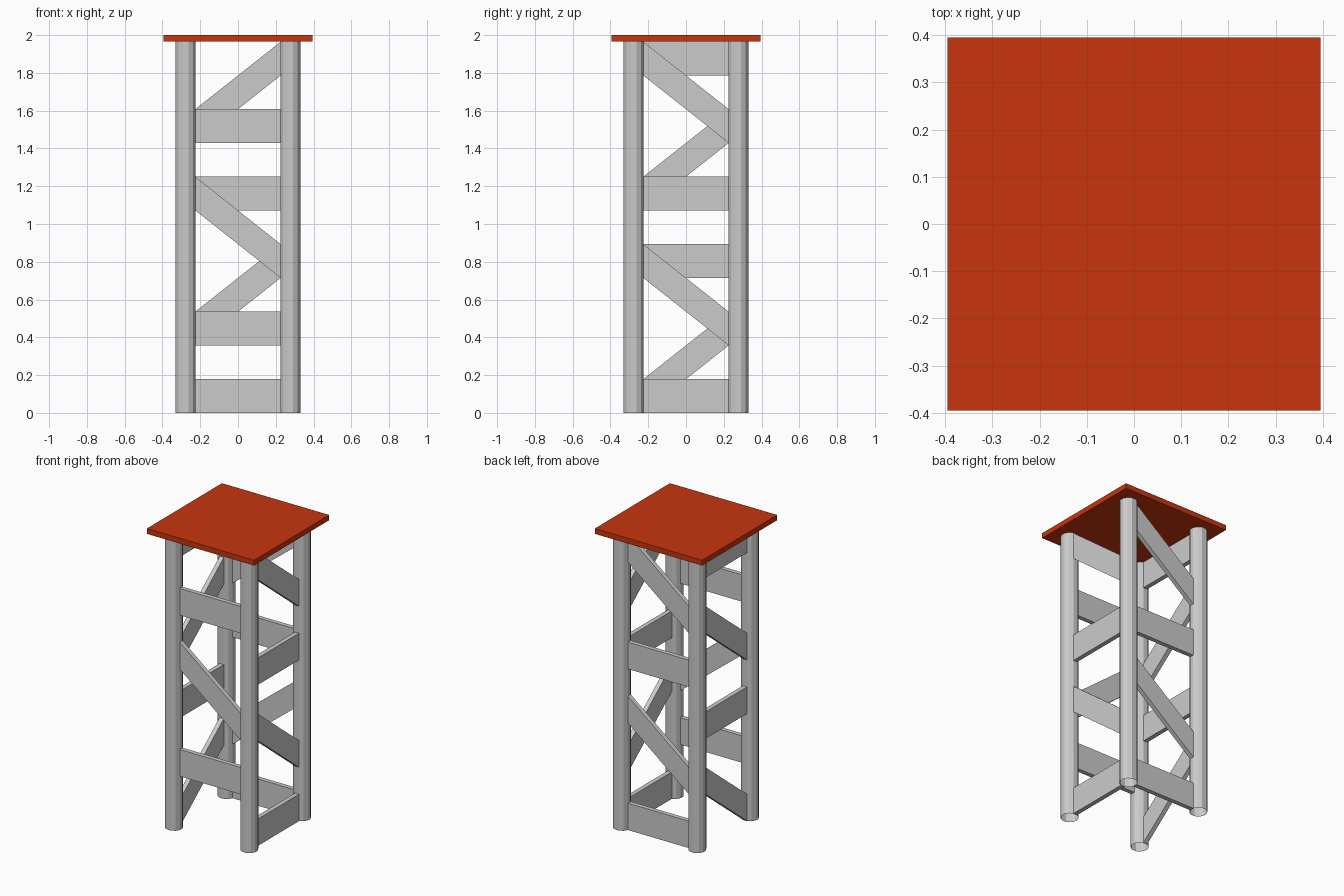
import bpy, bmesh, math
from mathutils import Matrix

if "Cube" in bpy.data.objects:
    bpy.data.objects.remove(bpy.data.objects["Cube"])

H = 1.965            # leg height
STEP = H / 11        # brace module
R, C = 0.055, 0.277  # leg radius, leg offset
SPAN, T = 0.226, 0.03  # half brace length, brace thickness


def finish(bm, name):
    bmesh.ops.recalc_face_normals(bm, faces=bm.faces)
    me = bpy.data.meshes.new(name)
    bm.to_mesh(me)
    bm.free()
    ob = bpy.data.objects.new(name, me)
    bpy.context.collection.objects.link(ob)
    return ob


def brace(side, angle, left, right):
    """Sheared board on one side; left/right are the bottom levels seen from outside."""
    bm = bmesh.new()
    bmesh.ops.create_cube(bm, size=1)
    for v in bm.verts:
        level = (left if v.co.x < 0 else right) + (v.co.z > 0)
        v.co = (v.co.x * 2 * SPAN, -C + v.co.y * T, level * STEP)
    bm.transform(Matrix.Rotation(math.radians(angle), 4, 'Z'))
    finish(bm, side + "_brace")


# Four open tubular legs
for sx in (-1, 1):
    for sy in (-1, 1):
        bm = bmesh.new()
        bmesh.ops.create_cone(bm, cap_ends=False, segments=12, radius1=R, radius2=R, depth=H,
                              matrix=Matrix.Translation((sx * C, sy * C, H / 2))
                              @ Matrix.Rotation(math.radians(15), 4, 'Z'))
        finish(bm, "leg")

# Braces winding round the tower: (left level, right level)
sides = {
    "front": (0, [(2, 2), (6, 4), (8, 8)]),
    "right": (90, [(0, 0), (4, 2), (6, 6), (10, 8)]),
    "back": (180, [(0, 0), (4, 2), (6, 6), (10, 8)]),
    "left": (270, [(2, 0), (4, 4), (8, 6), (10, 10)]),
}
for side, (angle, boards) in sides.items():
    for left, right in boards:
        brace(side, angle, left, right)

# Red top plate
bm = bmesh.new()
bmesh.ops.create_cube(bm, size=1)
bm.transform(Matrix.Translation((0, 0, (H + 2) / 2)) @ Matrix.Diagonal((0.79, 0.79, 2 - H, 1)))
top = finish(bm, "top_plate")
mat = bpy.data.materials.new("red")
mat.diffuse_color = (0.58, 0.035, 0.004, 1)
mat.use_nodes = True
mat.node_tree.nodes["Principled BSDF"].inputs["Base Color"].default_value = mat.diffuse_color
top.data.materials.append(mat)
